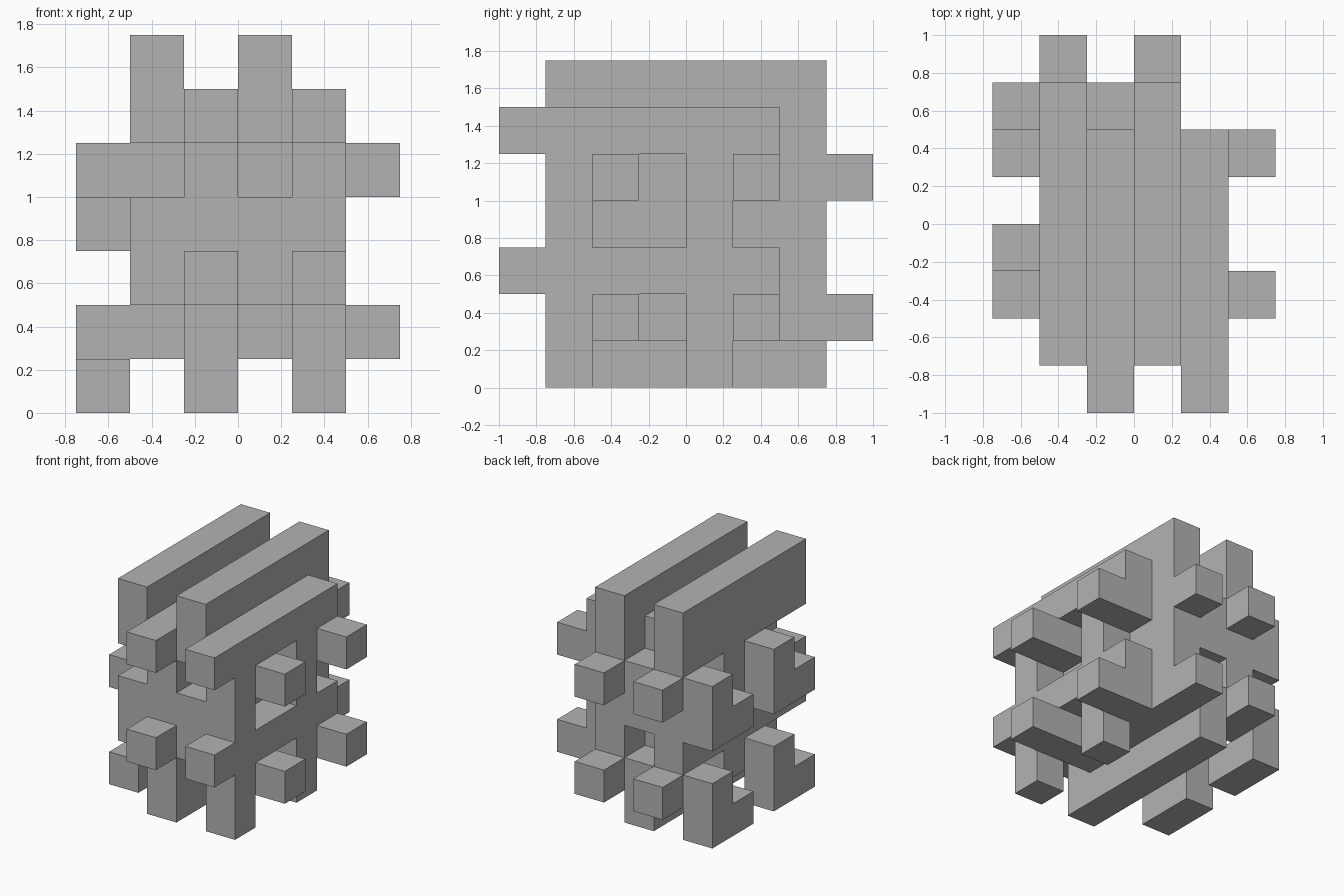
import bpy
import bmesh
from itertools import product
from mathutils import Vector

cube = bpy.data.objects.get("Cube")
if cube:
    bpy.data.objects.remove(cube, do_unlink=True)

CELL = 0.25
ORIGIN = Vector((-0.75, -1.0, 0.0))

grey = bpy.data.materials.new("plain_grey")
grey.use_nodes = True
colour = (0.45, 0.45, 0.45, 1.0)
grey.diffuse_color = colour
grey.node_tree.nodes["Principled BSDF"].inputs["Base Color"].default_value = colour


def box(start, size):
    """Set of grid cells filled by a box."""
    return set(product(*(range(a, a + n) for a, n in zip(start, size))))


# One interlocking block, as a union of bars on the grid
block = (
    box((1, 1, 2), (1, 3, 2))      # tall top wall
    | box((1, 3, 1), (1, 2, 1))    # back peg and its root
    | box((0, 3, 0), (1, 1, 2))    # side post
    | box((0, 2, 0), (1, 1, 1))    # side foot
    | box((2, 0, 2), (1, 3, 1))    # front beam
    | box((2, 1, 0), (1, 1, 2))    # front leg
    | box((2, 2, 1), (2, 1, 1))    # side peg and its root
)


def skin(cells, name):
    """Mesh of the outer faces of a set of cells."""
    bm = bmesh.new()
    for cell in sorted(cells):
        for axis, side in product(range(3), (0, 1)):
            beside = list(cell)
            beside[axis] += 2 * side - 1
            if tuple(beside) in cells:
                continue
            u, v = (axis + 1) % 3, (axis + 2) % 3
            corners = []
            for a, b in ((0, 0), (1, 0), (1, 1), (0, 1)):
                p = Vector(cell)
                p[axis] += side
                p[u] += a
                p[v] += b
                corners.append(bm.verts.new(p * CELL))
            bm.faces.new(corners if side else corners[::-1])
    bmesh.ops.remove_doubles(bm, verts=bm.verts, dist=0.001)
    mesh = bpy.data.meshes.new(name)
    bm.to_mesh(mesh)
    bm.free()
    mesh.materials.append(grey)
    return mesh


# Eight copies that fit together, two along each axis
block_mesh = skin(block, "interlocking_block")
for i, j, k in product((0, 1), repeat=3):
    name = "_".join((("right", "left")[i], ("front", "back")[j],
                     ("lower", "upper")[k], "block"))
    obj = bpy.data.objects.new(name, block_mesh)
    obj.location = ORIGIN + CELL * Vector((2 * i, 3 * j, 3 * k))
    bpy.context.collection.objects.link(obj)
